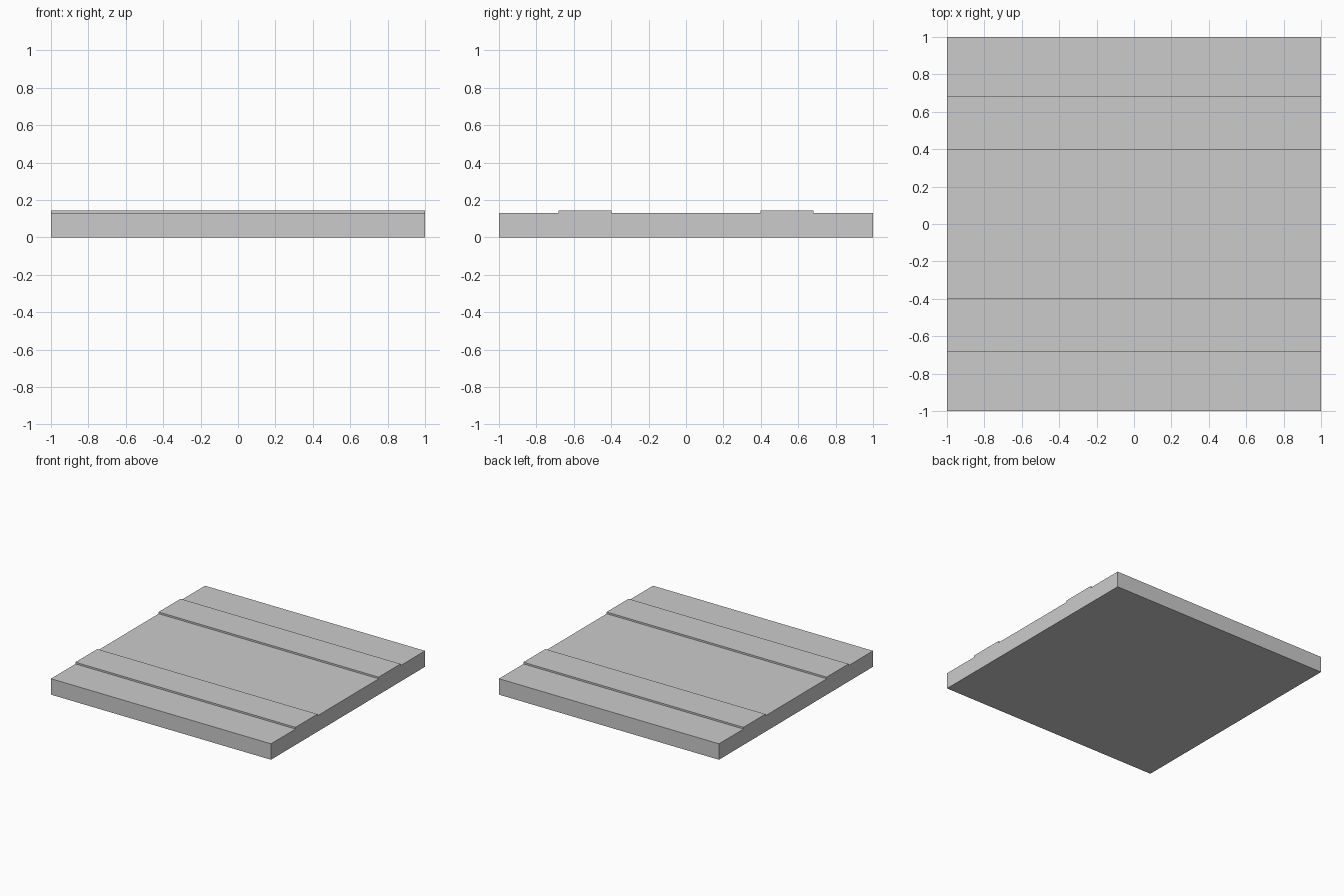
import bpy
import bmesh

if "Cube" in bpy.data.objects:
    bpy.data.objects.remove(bpy.data.objects["Cube"])

HALF = 1.0            # half the tile's width and depth
BASE_Z = 0.131        # height of the flat surface
BAND_Z = 0.145        # height of the raised bands
BAND_IN, BAND_OUT = 0.398, 0.682

# Half of the cross-section (y, z), mirrored to give the full profile
half = [(HALF, 0), (HALF, BASE_Z), (BAND_OUT, BASE_Z), (BAND_OUT, BAND_Z),
        (BAND_IN, BAND_Z), (BAND_IN, BASE_Z)]
profile = half + [(-y, z) for y, z in reversed(half)]

# Slab with two raised bands, extruded along x
bm = bmesh.new()
end = bm.faces.new([bm.verts.new((-HALF, y, z)) for y, z in profile])
result = bmesh.ops.extrude_face_region(bm, geom=[end], use_keep_orig=True)
moved = [g for g in result["geom"] if isinstance(g, bmesh.types.BMVert)]
bmesh.ops.translate(bm, verts=moved, vec=(2 * HALF, 0, 0))
bmesh.ops.recalc_face_normals(bm, faces=bm.faces)

mesh = bpy.data.meshes.new("banded_floor_tile")
bm.to_mesh(mesh)
bm.free()
tile = bpy.data.objects.new("banded_floor_tile", mesh)
bpy.context.collection.objects.link(tile)
